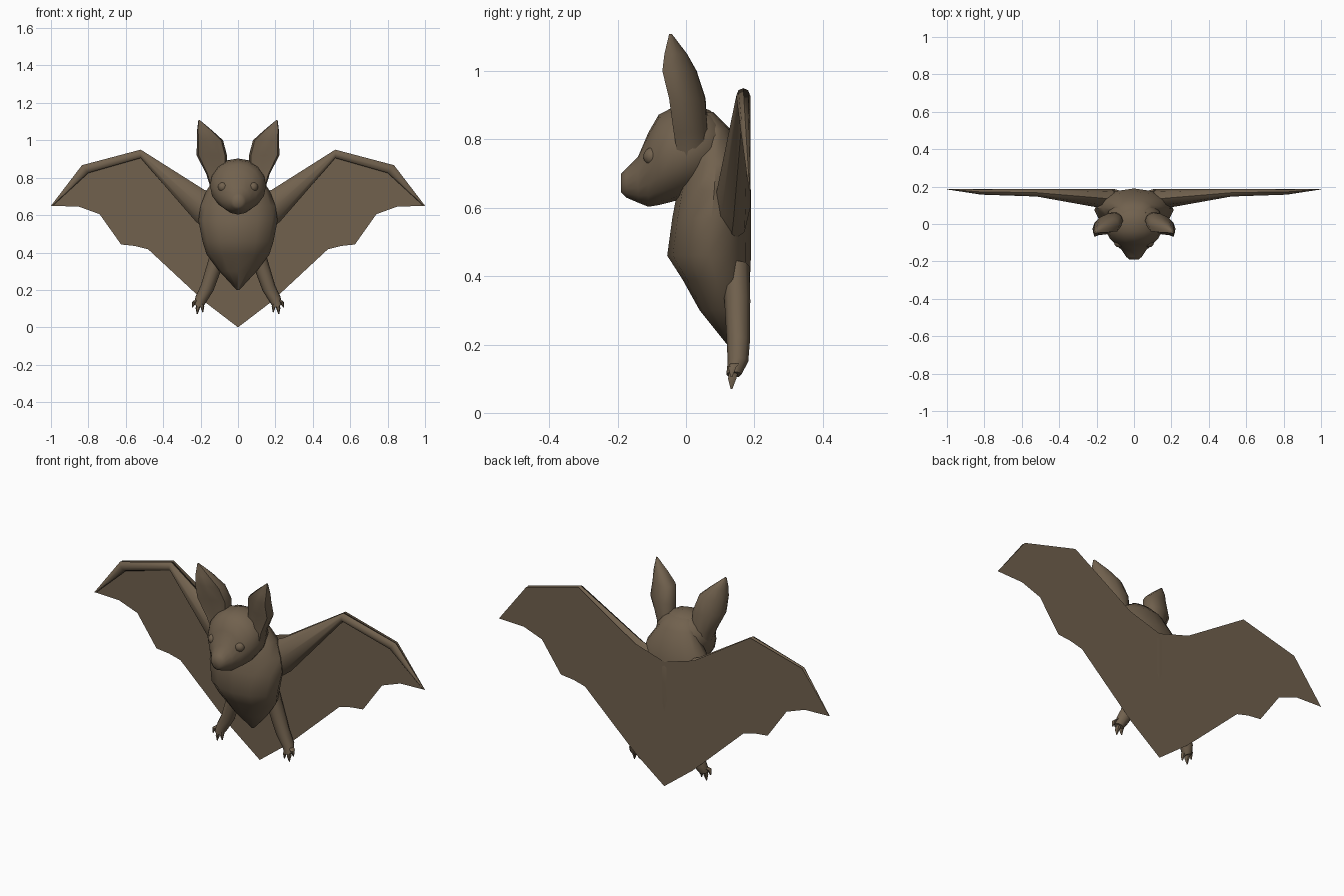
import bpy, bmesh, math
from mathutils import Vector as V

fur = bpy.data.materials.new("brown_fur")
fur.diffuse_color = (0.165, 0.12, 0.076, 1)
BACK = 0.188


def finish(name, bm, angle=50):
    bmesh.ops.recalc_face_normals(bm, faces=bm.faces)
    me = bpy.data.meshes.new(name)
    bm.to_mesh(me)
    bm.free()
    ob = bpy.data.objects.new(name, me)
    bpy.context.collection.objects.link(ob)
    me.materials.append(fur)
    bpy.ops.object.select_all(action='DESELECT')
    ob.select_set(True)
    bpy.context.view_layer.objects.active = ob
    bpy.ops.object.shade_smooth_by_angle(angle=math.radians(angle))
    return ob


def loft(name, sections, n=12, sides=(1,), dent=0.0, angle=50):
    """Skin through rings (centre, half axis a, half axis b); dent hollows the -b side."""
    bm = bmesh.new()
    for s in sides:
        rings = []
        for c, a, b in sections:
            ring = []
            for i in range(n):
                t = math.tau * (i + 0.0) / n
                k = math.sin(t)
                if k < -0.8:
                    k += dent
                p = V(c) + V(a) * math.cos(t) + V(b) * k
                ring.append(bm.verts.new((p.x * s, p.y, p.z)))
            rings.append(ring)
        for r0, r1 in zip(rings, rings[1:]):
            for i in range(n):
                j = (i + 1) % n
                bm.faces.new((r0[i], r0[j], r1[j], r1[i]))
        bm.faces.new(rings[0])
        bm.faces.new(rings[-1])
    return finish(name, bm, angle)


BOTH = (1, -1)

# Torso: z, half width, front y, back y
torso = [(0.20, 0.008, 0.12, 0.15), (0.30, 0.10, 0.04, 0.184), (0.39, 0.168, -0.01, 0.187),
         (0.46, 0.19, -0.055, 0.19), (0.57, 0.212, -0.04, 0.19), (0.65, 0.20, -0.025, 0.19),
         (0.73, 0.17, 0.0, 0.175), (0.83, 0.10, 0.03, 0.13), (0.88, 0.06, 0.04, 0.08)]
loft("torso", [((0, (f + b) / 2, z), (w, 0, 0), (0, (b - f) / 2, 0)) for z, w, f, b in torso], 12)

# Head: y, half width, bottom z, top z
head = [(-0.19, 0.025, 0.645, 0.70), (-0.175, 0.042, 0.63, 0.715), (-0.14, 0.065, 0.615, 0.75),
        (-0.11, 0.098, 0.603, 0.82), (-0.08, 0.128, 0.608, 0.872), (-0.04, 0.15, 0.618, 0.893),
        (0.02, 0.152, 0.635, 0.903), (0.07, 0.135, 0.67, 0.885), (0.12, 0.085, 0.72, 0.84)]
loft("head", [((0, y, (lo + hi) / 2), (w, 0, 0), (0, 0, (hi - lo) / 2)) for y, w, lo, hi in head], 16)

# Eyes: small bulges on the face
bm = bmesh.new()
for s in BOTH:
    e = bmesh.ops.create_uvsphere(bm, u_segments=12, v_segments=8, radius=0.027)
    bmesh.ops.translate(bm, verts=e["verts"], vec=(s * 0.08, -0.098, 0.75))
finish("eyes", bm)

# Ears: z, centre x, centre y, half width, half depth
ears = [(0.74, 0.10, 0.015, 0.045, 0.055), (0.82, 0.115, 0.005, 0.055, 0.058),
        (0.92, 0.14, -0.003, 0.081, 0.058), (1.0, 0.15, -0.026, 0.07, 0.056),
        (1.05, 0.177, -0.035, 0.042, 0.038), (1.108, 0.208, -0.046, 0.004, 0.005)]
loft("ears", [((x, y, z), (w, -0.25 * w, 0), (0, d, 0)) for z, x, y, w, d in ears], 12, BOTH, 0.45)

# Wing arms: upper edge (x, z), lower edge (x, z), front y
arm = [((0.10, 0.70), (0.14, 0.50), 0.075), ((0.18, 0.735), (0.225, 0.565), 0.09),
       ((0.52, 0.95), (0.52, 0.905), 0.147), ((0.834, 0.867), (0.80, 0.825), 0.157),
       ((1.0, 0.65), (0.985, 0.655), 0.184)]
rings = []
for u, l, f in arm:
    up, low = V((u[0], 0, u[1])), V((l[0], 0, l[1]))
    rings.append(((up + low) / 2 + V((0, (f + BACK) / 2, 0)), (up - low) / 2, (0, (BACK - f) / 2, 0)))
loft("wing_arms", rings, 8, BOTH)

# Membrane: one thin sheet across both wings, scalloped below, pointed at the tail
edge = [(0.18, 0.735), (0.52, 0.95), (0.834, 0.867), (1.0, 0.65), (0.93, 0.66), (0.85, 0.645),
        (0.74, 0.605), (0.68, 0.535), (0.625, 0.443), (0.55, 0.435), (0.48, 0.417), (0.37, 0.364),
        (0.30, 0.28), (0.225, 0.18), (0.17, 0.13)]
bm = bmesh.new()
outline = [(0, 0.68)] + edge + [(0, 0.0)] + [(-x, z) for x, z in reversed(edge)]
face = bm.faces.new([bm.verts.new((x, BACK, z)) for x, z in outline])
bmesh.ops.triangulate(bm, faces=[face])
finish("wing_membrane", bm)

# Legs: centre, radius
leg = [((0.095, 0.145, 0.43), 0.04), ((0.125, 0.15, 0.33), 0.038), ((0.165, 0.153, 0.21), 0.034),
       ((0.198, 0.152, 0.15), 0.03), ((0.212, 0.14, 0.112), 0.022)]
loft("legs", [(c, (r, 0, r * 0.4), (0, r, 0)) for c, r in leg], 8, BOTH)

# Toes: three small claws on each foot
for i, (x, z) in enumerate([(0.188, 0.08), (0.218, 0.07), (0.243, 0.105)]):
    loft(f"toe_{i + 1}", [((0.205 + (x - 0.205) * 0.4, 0.145, 0.145), (0.013, 0, 0), (0, 0.016, 0)),
                          ((0.205 + (x - 0.205) * 0.8, 0.135, z + 0.03), (0.011, 0, 0), (0, 0.014, 0)),
                          ((x, 0.133, z), (0.002, 0, 0), (0, 0.003, 0))], 6, BOTH)
